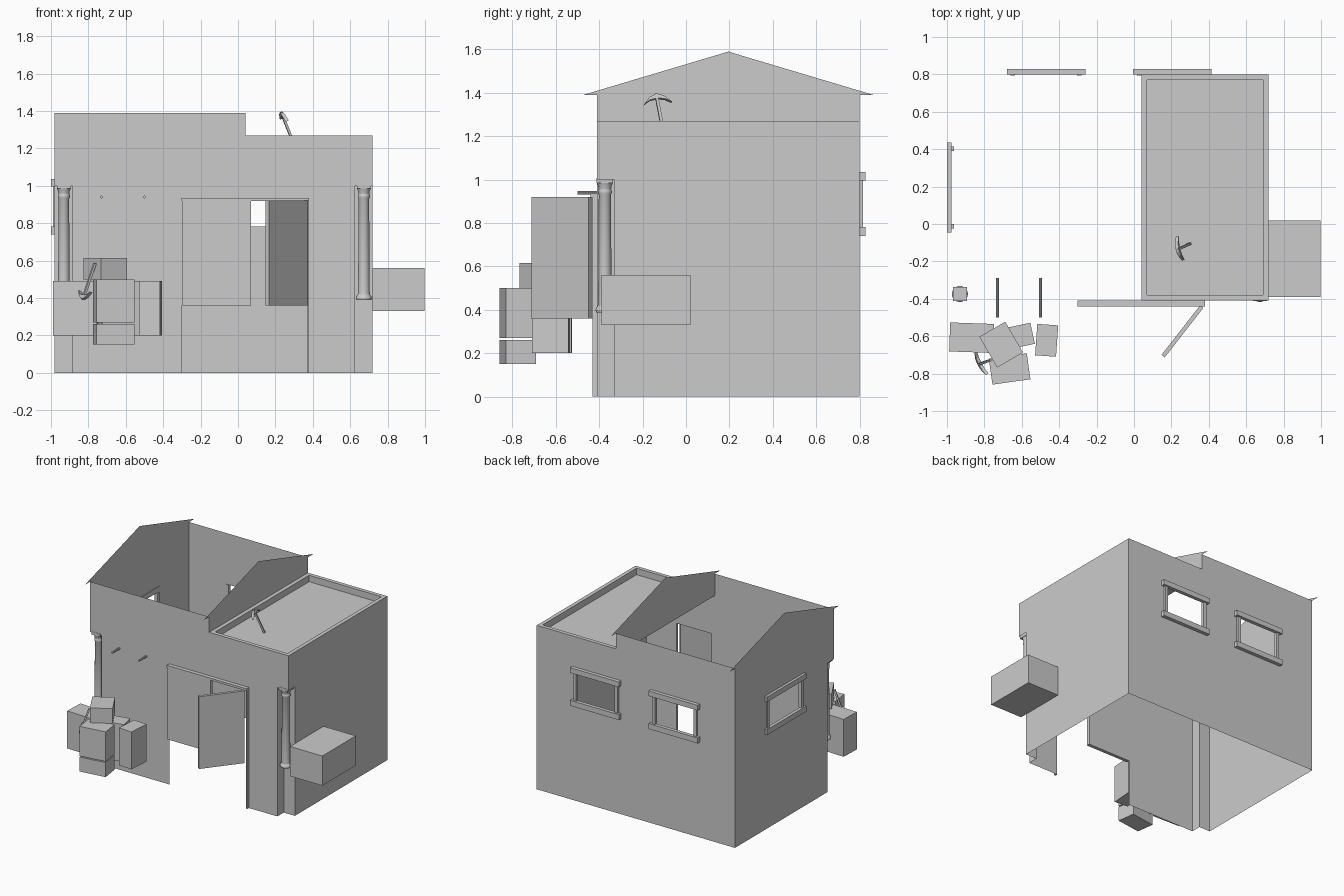
import bpy, bmesh, math
from mathutils import Matrix, Vector

if "Cube" in bpy.data.objects:
    bpy.data.objects.remove(bpy.data.objects["Cube"])


def finish(name, bm):
    bmesh.ops.remove_doubles(bm, verts=bm.verts, dist=0.0005)
    bmesh.ops.recalc_face_normals(bm, faces=bm.faces)
    me = bpy.data.meshes.new(name)
    bm.to_mesh(me)
    bm.free()
    ob = bpy.data.objects.new(name, me)
    bpy.context.collection.objects.link(ob)
    return ob


def box(name, x0, x1, y0, y1, z0, z1, rot=0):
    """Box from its limits, turned about its own vertical axis."""
    bm = bmesh.new()
    bmesh.ops.create_cube(bm, size=1)
    mid = Vector(((x0 + x1) / 2, (y0 + y1) / 2, (z0 + z1) / 2))
    bm.transform(Matrix.Translation(mid) @ Matrix.Rotation(math.radians(rot), 4, 'Z')
                 @ Matrix.Diagonal((x1 - x0, y1 - y0, z1 - z0, 1)))
    return finish(name, bm)


def panel(bm, place, us, vs, holes=()):
    """Flat wall made of grid cells, leaving out those inside a hole (u0, u1, v0, v1)."""
    for u0, u1 in zip(us, us[1:]):
        for v0, v1 in zip(vs, vs[1:]):
            cu, cv = (u0 + u1) / 2, (v0 + v1) / 2
            if any(a < cu < b and c < cv < d for a, b, c, d in holes):
                continue
            bm.faces.new([bm.verts.new(place(u, v))
                          for u, v in ((u0, v0), (u1, v0), (u1, v1), (u0, v1))])


XL, XM, XR, YF, YB = -0.98, 0.04, 0.72, -0.41, 0.80
NX, NY, NZ = 0.095, -0.332, 1.0          # corner notch width, back, top
TOP, LOW, DECK = 1.39, 1.27, 1.22
WZ0, WZ1 = 0.78, 1.0                     # window opening heights

# Walls: thin shell, open underneath and over the left room
bm = bmesh.new()
above_low = (XM, XR, LOW, TOP)
panel(bm, lambda u, v: (u, YF, v), [XL, XL + NX, -0.30, XM, 0.38, XR - NX, XR],
      [0, 0.93, NZ, LOW, TOP],
      [(XL, XL + NX, 0, NZ), (XR - NX, XR, 0, NZ), (-0.30, 0.38, 0, 0.93), above_low])
panel(bm, lambda u, v: (u, YB, v), [XL, -0.65, -0.285, 0.025, XM, 0.39, XR],
      [0, WZ0, WZ1, LOW, TOP],
      [(-0.65, -0.285, WZ0, WZ1), (0.025, 0.39, WZ0, WZ1), above_low])
notch = (YF, NY, 0, NZ)
panel(bm, lambda u, v: (XL, u, v), [YF, NY, -0.015, 0.405, YB], [0, WZ0, WZ1, TOP],
      [notch, (-0.015, 0.405, WZ0, WZ1)])
panel(bm, lambda u, v: (XR, u, v), [YF, NY, YB], [0, NZ, LOW], [notch])
for x_out, x_in in ((XL, XL + NX), (XR, XR - NX)):
    panel(bm, lambda u, v: (u, NY, v), [x_out, x_in], [0, NZ])
    panel(bm, lambda u, v: (x_in, u, v), [YF, NY], [0, NZ])
finish("walls", bm)

# Gables at both ends of the left room
bm = bmesh.new()
for x in (XL, XM):
    bm.faces.new([bm.verts.new(p) for p in
                  ((x, -0.475, TOP), (x, 0.865, TOP), (x, 0.195, 1.59))])
panel(bm, lambda u, v: (XM, u, v), [YF, YB], [DECK, TOP])
finish("gables", bm)

# Flat roof sunk behind a parapet
bm = bmesh.new()
R = 0.03
panel(bm, lambda u, v: (u, v, LOW), [XM, XM + R, XR - R, XR], [YF, YF + R, YB - R, YB],
      [(XM + R, XR - R, YF + R, YB - R)])
for x in (XM + R, XR - R):
    panel(bm, lambda u, v: (x, u, v), [YF + R, YB - R], [DECK, LOW])
for y in (YF + R, YB - R):
    panel(bm, lambda u, v: (u, y, v), [XM + R, XR - R], [DECK, LOW])
panel(bm, lambda u, v: (u, v, DECK), [XM, XR], [YF, YB])
finish("flat_roof", bm)

# Window surrounds: lintel, sill and two jambs
for a, b in ((-0.68, -0.26), (-0.005, 0.415)):
    box("back_lintel", a, b, YB, 0.828, 0.995, 1.035)
    box("back_sill", a, b, YB, 0.828, 0.74, 0.782)
    for j in (a + 0.02, b - 0.045):
        box("back_jamb", j, j + 0.025, YB - 0.007, YB + 0.016, 0.782, 0.995)
box("side_lintel", -1.0, -0.975, -0.045, 0.435, 0.995, 1.035)
box("side_sill", -1.0, -0.975, -0.045, 0.435, 0.74, 0.782)
for j in (-0.025, 0.39):
    box("side_jamb", -0.99, -0.963, j, j + 0.025, 0.782, 0.995)

# Doorway: lintel, right jamb, closed leaf and open leaf
box("door_lintel", -0.303, 0.38, -0.44, YF, 0.918, 0.935)
box("door_jamb", 0.368, 0.38, -0.43, YF, 0, 0.92)
box("closed_door", -0.30, 0.07, -0.436, YF, 0.36, 0.92)
hinge, tip = Vector((0.362, -0.442)), Vector((0.156, -0.706))
mid, span = (hinge + tip) / 2, (hinge - tip)
box("open_door", mid.x - span.length / 2, mid.x + span.length / 2, mid.y - 0.011,
    mid.y + 0.011, 0.36, 0.92, math.degrees(math.atan2(span.y, span.x)))

# Columns in the corner notches
profile = [(0, .388), (.04, .388), (.043, .398), (.04, .41), (.033, .418), (.031, .435),
           (.028, .93), (.032, .938), (.032, .948), (.029, .955), (.031, .97), (.038, .988)]
for x in (-0.931, 0.673):
    bm = bmesh.new()
    vs = [bm.verts.new((r, 0, z)) for r, z in profile]
    es = [bm.edges.new(p) for p in zip(vs, vs[1:])]
    bmesh.ops.spin(bm, geom=vs + es, cent=(0, 0, 0), axis=(0, 0, 1),
                   angle=2 * math.pi, steps=20)
    bm.transform(Matrix.Translation((x, -0.374, 0)))
    ob = finish("column", bm)
    bpy.context.view_layer.objects.active = ob
    ob.select_set(True)
    bpy.ops.object.shade_smooth_by_angle()
    ob.select_set(False)
    box("column_capital", x - .038, x + .038, -0.412, -0.336, 0.985, 1.008)

# Beam pegs through the front wall
for x in (-0.73, -0.50):
    bm = bmesh.new()
    bmesh.ops.create_cone(bm, cap_ends=True, segments=8, radius1=.008, radius2=.008,
                          depth=0.21)
    bm.transform(Matrix.Translation((x, -0.395, 0.94)) @ Matrix.Rotation(math.pi / 2, 4, 'X'))
    finish("wall_peg", bm)

# Crates: centre, size, height range, turn
crates = [(-0.868, -0.608, .235, .155, .20, .49, -2),
          (-0.665, -0.775, .205, .14, .15, .262, 8),
          (-0.665, -0.775, .205, .14, .27, .50, 8),
          (-0.71, -0.645, .16, .19, .50, .615, 30),
          (-0.64, -0.605, .20, .115, .20, .49, 12),
          (-0.467, -0.622, .112, .168, .20, .49, -4),
          (0.858, -0.185, .276, .41, .33, .56, 0)]
for cx, cy, w, d, z0, z1, rot in crates:
    box("crate", cx - w / 2, cx + w / 2, cy - d / 2, cy + d / 2, z0, z1, rot)


# Pickaxes: straight handle and crescent head
def pickaxe(foot, top, along):
    foot, top = Vector(foot), Vector(top)
    z = (top - foot).normalized()
    x = Vector(along)
    x = (x - z * x.dot(z)).normalized()
    y = z.cross(x)
    m = Matrix((x, y, z)).transposed().to_4x4()
    length = (top - foot).length
    bm = bmesh.new()
    bmesh.ops.create_cube(bm, size=1, matrix=Matrix.Translation((0, 0, length / 2))
                          @ Matrix.Diagonal((.013, .013, length, 1)))
    half = [(.066, -.042), (.035, -.010), (.012, 0)]
    under = [(.012, -.020), (.035, -.024)]
    outline = half + [(-a, b) for a, b in half[::-1]] + [(-a, b) for a, b in under[::-1]] + under
    face = bm.faces.new([bm.verts.new((a, -.009, length - .006 + b)) for a, b in outline])
    new = bmesh.ops.extrude_face_region(bm, geom=[face])["geom"]
    bmesh.ops.translate(bm, vec=(0, .018, 0),
                        verts=[v for v in new if isinstance(v, bmesh.types.BMVert)])
    bm.transform(Matrix.Translation(foot) @ m)
    finish("pickaxe", bm)


pickaxe((0.30, -0.105, 1.22), (0.23, -0.138, 1.395), (-0.025, 0.12, 0))
pickaxe((-0.765, -0.727, 0.585), (-0.83, -0.75, 0.39), (-0.07, 0.105, -0.03))
